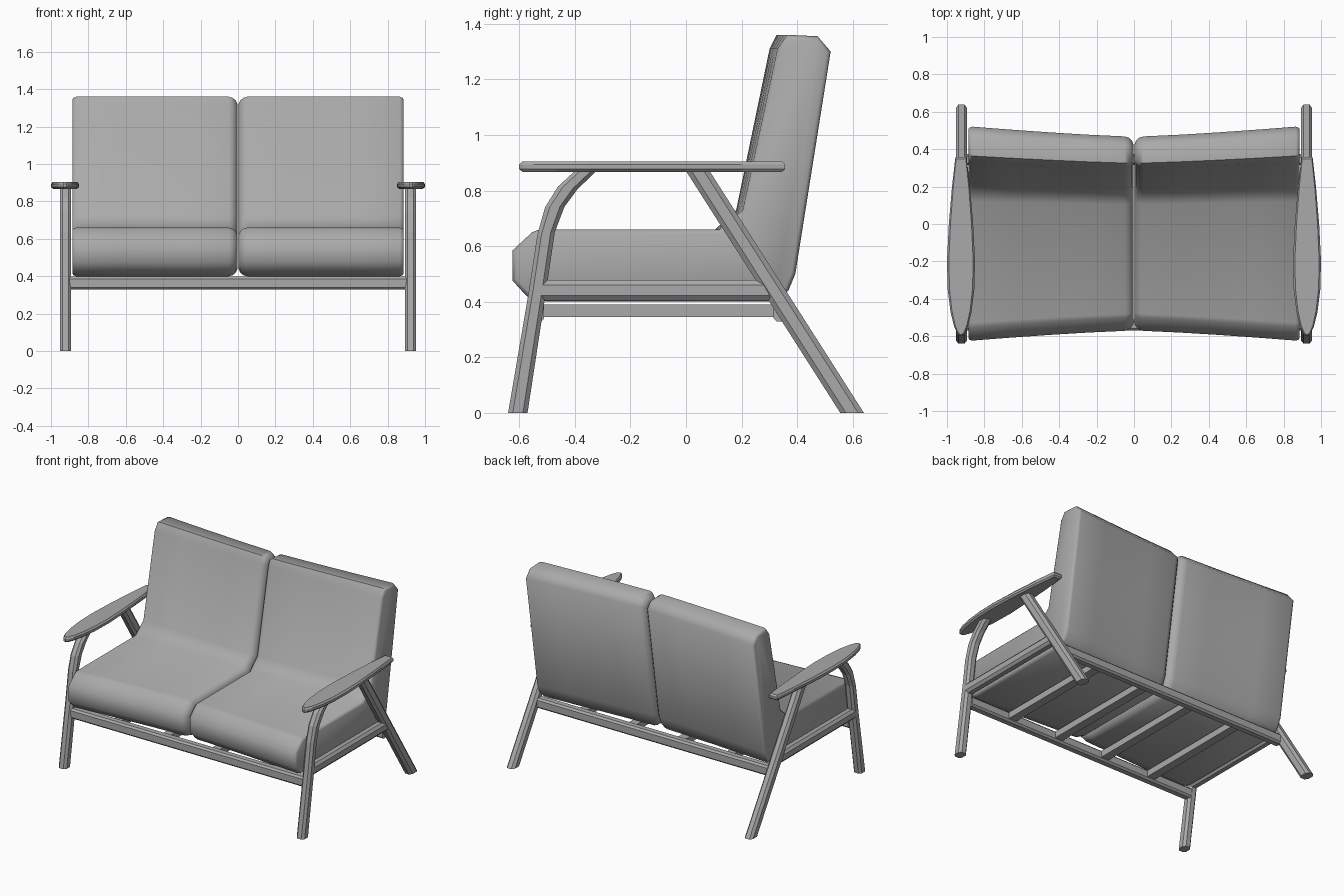
import bpy, bmesh, math
from mathutils import Vector

if "Cube" in bpy.data.objects:
    bpy.data.objects.remove(bpy.data.objects["Cube"])

grey = bpy.data.materials.new("neutral_grey")
grey.diffuse_color = (0.4, 0.4, 0.4, 1)
grey.use_nodes = True
grey.node_tree.nodes["Principled BSDF"].inputs["Base Color"].default_value = grey.diffuse_color


def loft(name, rings, smooth=None):
    """Skin a list of equal-length rings and cap both ends."""
    bm = bmesh.new()
    vs = [[bm.verts.new(p) for p in r] for r in rings]
    n = len(rings[0])
    for a, b in zip(vs, vs[1:]):
        for i in range(n):
            j = (i + 1) % n
            bm.faces.new((a[i], a[j], b[j], b[i]))
    bm.faces.new(vs[0])
    bm.faces.new(vs[-1])
    bmesh.ops.recalc_face_normals(bm, faces=bm.faces)
    me = bpy.data.meshes.new(name)
    bm.to_mesh(me)
    bm.free()
    me.materials.append(grey)
    ob = bpy.data.objects.new(name, me)
    bpy.context.collection.objects.link(ob)
    if smooth:
        bpy.ops.object.select_all(action='DESELECT')
        bpy.context.view_layer.objects.active = ob
        ob.select_set(True)
        bpy.ops.object.shade_smooth_by_angle(angle=math.radians(smooth))
    return ob


def octagon(u0, u1, v0, v1, c):
    return [(u0 + c, v0), (u1 - c, v0), (u1, v0 + c), (u1, v1 - c),
            (u1 - c, v1), (u0 + c, v1), (u0, v1 - c), (u0, v0 + c)]


def side_bar(name, s, pairs, x0=0.892, x1=0.953):
    """Chamfered bar in a yz plane, given by matching points of its two edges."""
    rings = []
    for a, b in pairs:
        a, b = Vector(a), Vector(b)
        ring = []
        for x, t in octagon(x0, x1, 0, 1, 0.015):
            t = {0.015: 0.24, 0.985: 0.76}.get(round(t, 3), t)
            p = a.lerp(b, t)
            ring.append((s * x, p.x, p.y))
        rings.append(ring)
    return loft(name, rings)


# L-shaped cushion profile: y, z, and y shift towards the sofa centre
PROFILE = [(-0.50, 0.40, 0.05), (-0.575, 0.42, 0.055), (-0.625, 0.475, 0.055),
           (-0.625, 0.585, 0.055), (-0.555, 0.65, 0.055), (-0.53, 0.66, 0.05),
           (0.12, 0.66, -0.015), (0.205, 0.73, -0.025), (0.33, 1.31, -0.03),
           (0.365, 1.36, -0.04), (0.475, 1.355, -0.055), (0.522, 1.30, -0.055),
           (0.395, 0.50, -0.055), (0.37, 0.44, -0.055), (0.33, 0.40, -0.05)]


def cushion_ring(s, x, inset):
    k = 1 - (x / 0.885) ** 1.3
    pts = [Vector((y + k * b, z)) for y, z, b in PROFILE]
    ring = []
    for i, p in enumerate(pts):
        d1 = (p - pts[i - 1]).normalized()
        d2 = (pts[(i + 1) % len(pts)] - p).normalized()
        n1, n2 = Vector((d1.y, -d1.x)), Vector((d2.y, -d2.x))
        q = p + inset * (n1 + n2) / (1 + n1.dot(n2))
        ring.append((s * x, q.x, q.y))
    return ring


# armrest half widths along y
ARM = [(0.357, 0.03), (0.2, 0.048), (0.0, 0.065), (-0.2, 0.075), (-0.35, 0.071),
       (-0.47, 0.056), (-0.55, 0.036), (-0.585, 0.02), (-0.6, 0.008)]


def arm_ring(s, z, inset):
    k = 1 - inset / 0.075
    half = [(w * k, -0.12 + (y + 0.12) * (1 - inset / 0.48)) for y, w in ARM]
    out = half + [(-w, y) for w, y in reversed(half)]
    return [(s * (0.925 + w), y, z) for w, y in out]


for s, side in ((1, "right"), (-1, "left")):
    # seat and back cushion
    loft(side + "_cushion", [cushion_ring(s, x, i) for x, i in (
        (0.002, 0.04), (0.012, 0.02), (0.028, 0.006), (0.05, 0), (0.25, 0),
        (0.45, 0), (0.66, 0), (0.865, 0), (0.88, 0.006), (0.886, 0.016))], 50)
    # side frame
    side_bar(side + "_front_leg", s, [
        ((-0.64, 0), (-0.57, 0)), ((-0.565, 0.44), (-0.503, 0.44)),
        ((-0.535, 0.64), (-0.472, 0.65)), ((-0.507, 0.74), (-0.437, 0.742)),
        ((-0.46, 0.815), (-0.39, 0.805)), ((-0.40, 0.87), (-0.322, 0.87))])
    side_bar(side + "_back_leg", s, [((0, 0.87), (0.085, 0.87)),
                                     ((0.555, 0), (0.64, 0))])
    side_bar(side + "_side_rail", s, [((-0.52, 0.405), (-0.52, 0.478)),
                                      ((0.31, 0.405), (0.27, 0.478))])
    # leaf-shaped armrest
    loft(side + "_armrest", [arm_ring(s, z, i) for z, i in (
        (0.867, 0.012), (0.877, 0), (0.893, 0), (0.904, 0.01))])

# cross rails under the seat
for name, y0, y1 in (("front_rail", -0.57, -0.51), ("back_rail", 0.315, 0.375)):
    loft(name, [[(x, y, z) for y, z in octagon(y0, y1, 0.328, 0.398, 0.012)]
                for x in (-0.9, 0.9)])

# slats running front to back
for i, x in enumerate((-0.57, -0.19, 0.19, 0.57)):
    loft("slat_%d" % (i + 1), [[(x + dx, y, z) for dx, z in (
        (-0.03, 0.345), (0.03, 0.345), (0.03, 0.39), (-0.03, 0.39))]
        for y in (-0.53, 0.335)])
